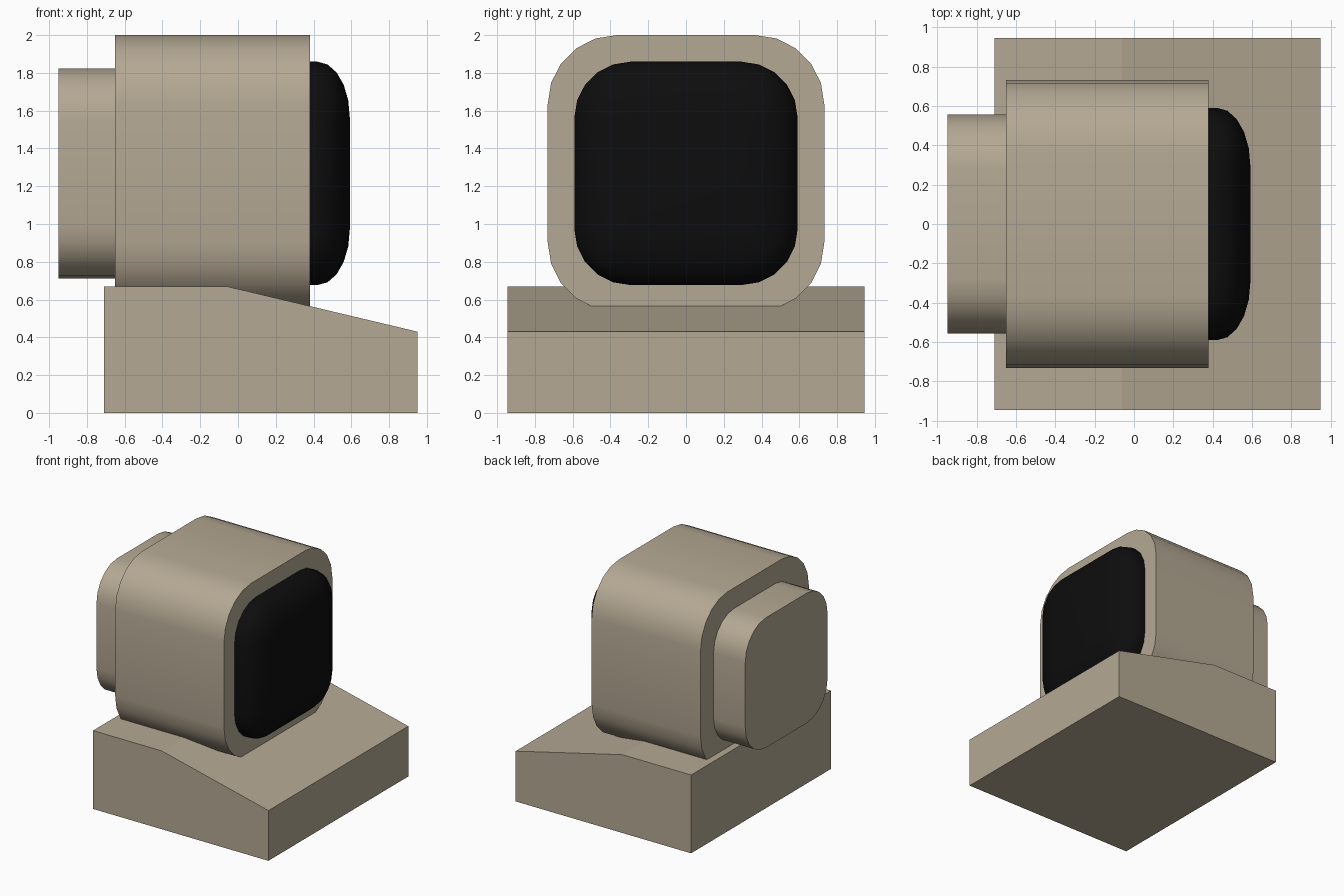
import bpy, bmesh, math

if "Cube" in bpy.data.objects:
    bpy.data.objects.remove(bpy.data.objects["Cube"])


def material(name, color):
    mat = bpy.data.materials.new(name)
    mat.diffuse_color = (*color, 1)
    mat.use_nodes = True
    mat.node_tree.nodes["Principled BSDF"].inputs["Base Color"].default_value = mat.diffuse_color
    return mat


def add_object(name, bm, mat, smooth=False):
    bmesh.ops.recalc_face_normals(bm, faces=bm.faces[:])
    mesh = bpy.data.meshes.new(name)
    bm.to_mesh(mesh)
    bm.free()
    mesh.materials.append(mat)
    obj = bpy.data.objects.new(name, mesh)
    bpy.context.collection.objects.link(obj)
    if smooth:
        bpy.ops.object.select_all(action='DESELECT')
        obj.select_set(True)
        bpy.context.view_layer.objects.active = obj
        bpy.ops.object.shade_smooth_by_angle(angle=math.radians(42))
    return obj


def rounded_box(name, x0, x1, half, mat, all_edges=False):
    """Square box along x; corner radius is half of the half-width."""
    bm = bmesh.new()
    bmesh.ops.create_cube(bm, size=2)
    edges = [e for e in bm.edges
             if all_edges or abs(e.verts[0].co.x - e.verts[1].co.x) > 1]
    bmesh.ops.bevel(bm, geom=edges, offset=0.5, segments=5,
                    profile=0.5, affect='EDGES')
    bmesh.ops.scale(bm, vec=((x1 - x0) / 2, half, half), verts=bm.verts[:])
    bmesh.ops.translate(bm, vec=((x0 + x1) / 2, 0, CENTRE_Z), verts=bm.verts[:])
    return add_object(name, bm, mat, smooth=True)


CENTRE_Z = 1.268
beige = material("beige_plastic", (0.46, 0.395, 0.295))
black = material("black_glass", (0.004, 0.004, 0.004))

# Wedge-fronted base, extruded from its side profile
bm = bmesh.new()
profile = [(-0.71, 0), (0.95, 0), (0.95, 0.43), (-0.06, 0.67), (-0.71, 0.67)]
side = bm.faces.new([bm.verts.new((x, -0.945, z)) for x, z in profile])
ext = bmesh.ops.extrude_face_region(bm, geom=[side], use_keep_orig=True)
bmesh.ops.translate(bm, vec=(0, 1.89, 0),
                    verts=[v for v in ext["geom"] if isinstance(v, bmesh.types.BMVert)])
add_object("base", bm, beige)

# Monitor housing, its smaller rear section and the bulging screen
rounded_box("monitor_housing", -0.65, 0.38, 0.732, beige)
rounded_box("monitor_rear", -0.95, -0.60, 0.556, beige)
rounded_box("screen", -0.09, 0.592, 0.591, black, all_edges=True)
